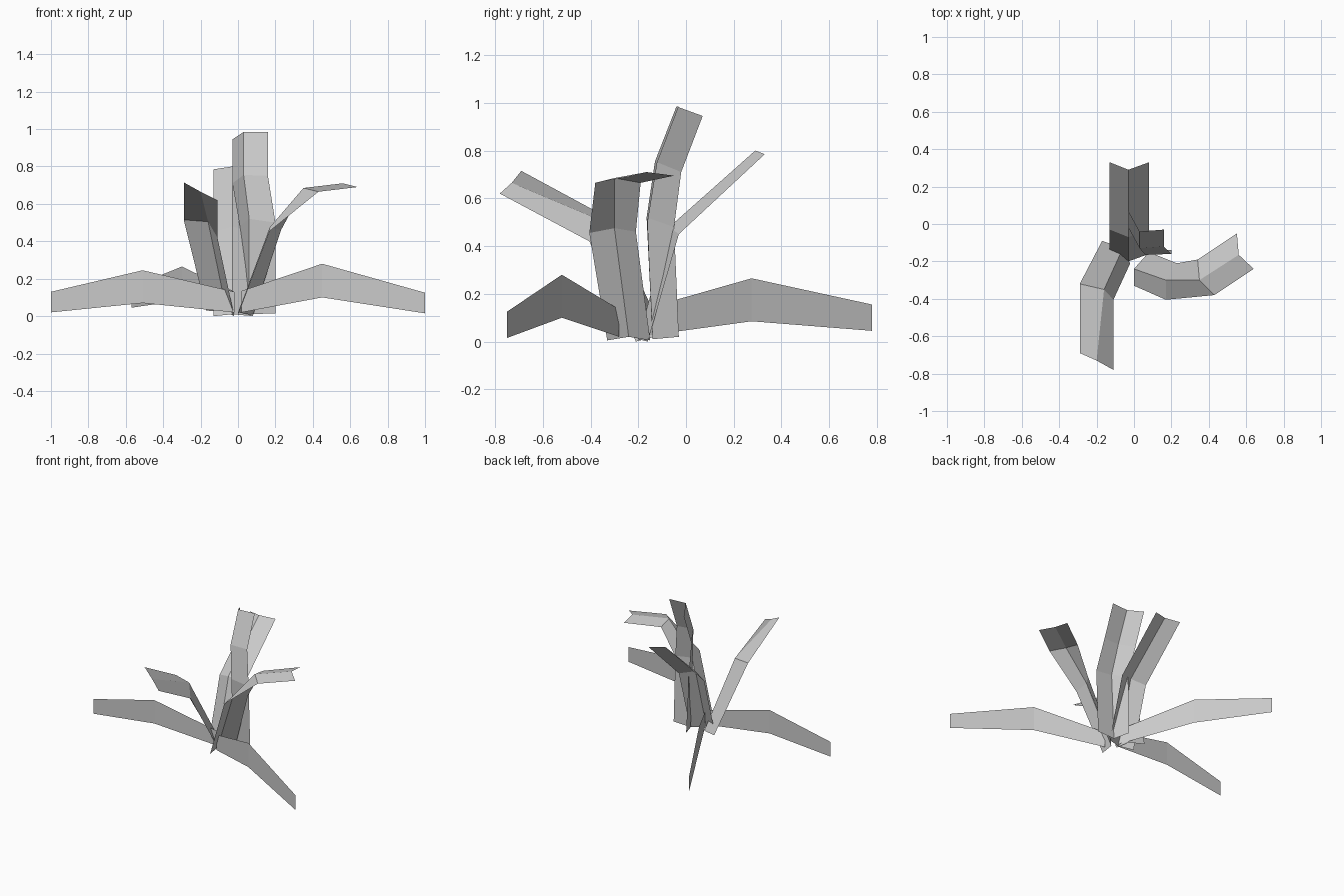
import bpy


def strip(name, rows):
    """Flat-faced ribbon: each row is a cross-section from base to tip."""
    n = len(rows[0])
    verts = [p for row in rows for p in row]
    faces = [(r * n + c, r * n + c + 1, (r + 1) * n + c + 1, (r + 1) * n + c)
             for r in range(len(rows) - 1) for c in range(n - 1)]
    mesh = bpy.data.meshes.new(name)
    mesh.from_pydata(verts, [], faces)
    mesh.update()
    obj = bpy.data.objects.new(name, mesh)
    bpy.context.collection.objects.link(obj)
    return obj


def flat_leaf(name, path):
    """Upright flat leaf from (x, y, low z, high z) stations."""
    return strip(name, [[(x, y, lo), (x, y, hi)] for x, y, lo, hi in path])


# Low drooping leaves, upright flat blades
flat_leaf("low_leaf_left", [(-.02, -.22, .02, .13), (-.51, -.26, .07, .245), (-1, -.28, .02, .13)])
flat_leaf("low_leaf_right", [(.02, -.28, .02, .135), (.45, -.52, .10, .28), (1, -.75, .015, .125)])
flat_leaf("low_leaf_back", [(-.02, -.20, .02, .13), (-.30, .275, .085, .265), (-.57, .78, .045, .155)])

# Folded leaves: left edge, rib, right edge per row
strip("folded_leaf_front", [
    [(-.17, -.09, .03), (-.06, -.13, .02), (-.02, -.21, 0)],
    [(-.29, -.32, .515), (-.16, -.35, .505), (-.11, -.405, .42)],
    [(-.29, -.69, .715), (-.20, -.73, .665), (-.11, -.78, .62)]])

strip("folded_leaf_back", [
    [(-.13, -.16, 0), (-.03, -.20, .01), (.08, -.16, 0)],
    [(-.13, -.03, .45), (-.03, -.07, .48), (.08, -.03, .45)],
    [(-.13, .33, .785), (-.03, .29, .80), (.08, .33, .785)]])

strip("folded_leaf_right", [
    [(.08, -.15, .005), (0, -.24, .02), (0, -.33, .005)],
    [(.23, -.21, .46), (.17, -.30, .475), (.17, -.405, .455)],
    [(.34, -.19, .665), (.35, -.30, .685), (.43, -.38, .665)],
    [(.55, -.05, .695), (.56, -.165, .71), (.64, -.24, .69)]])

strip("folded_leaf_tall", [
    [(.02, -.03, .02), (.06, -.14, .01), (.20, -.14, .015)],
    [(.01, -.05, .48), (.06, -.165, .52), (.20, -.16, .50)],
    [(-.03, -.02, .71), (.03, -.13, .755), (.16, -.12, .75)],
    [(-.03, .07, .945), (.03, -.04, .985), (.16, -.03, .985)]])
